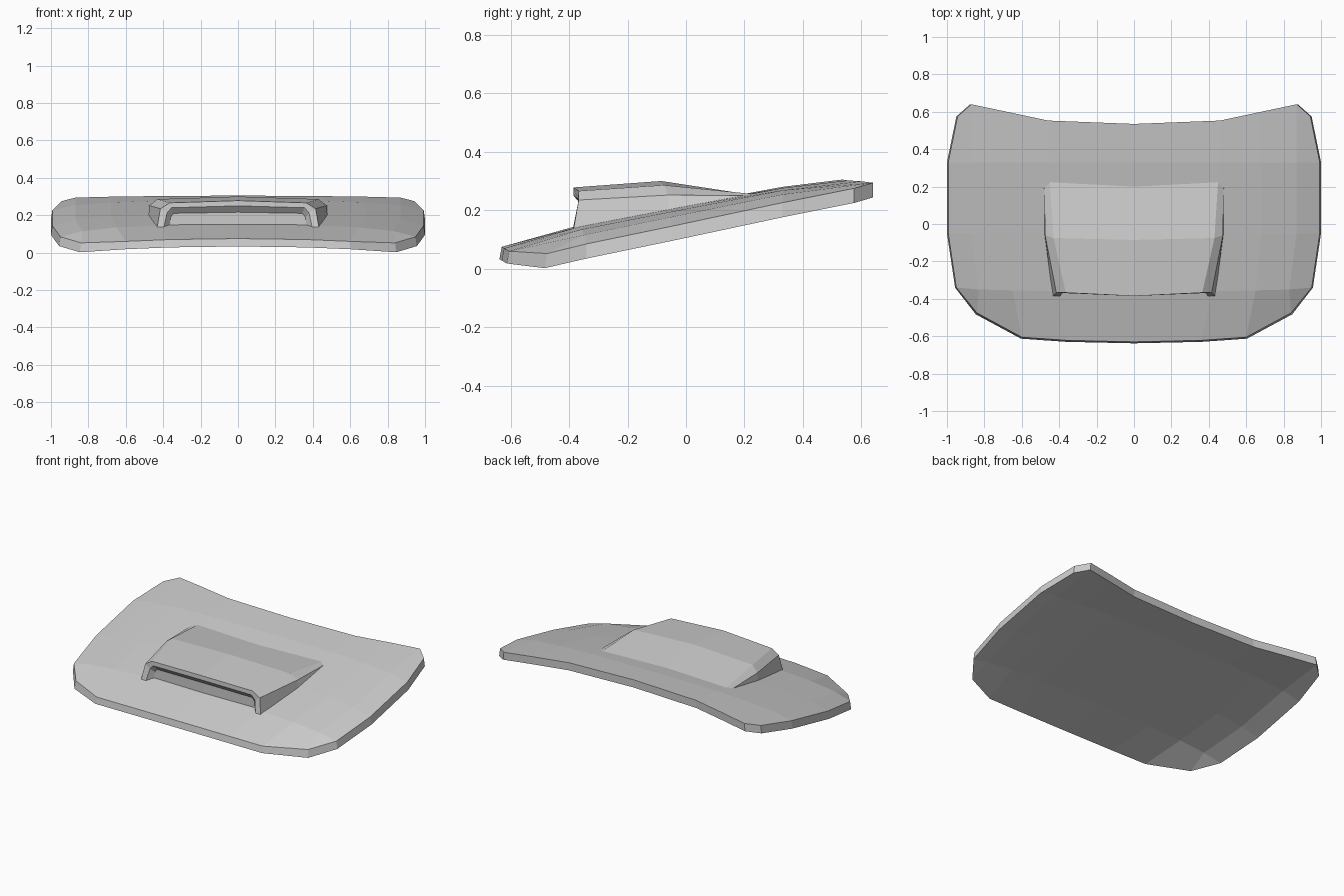
import bpy
import bmesh

default = bpy.data.objects.get("Cube")
if default:
    bpy.data.objects.remove(default, do_unlink=True)

paint = bpy.data.materials.new("primer grey")
paint.use_nodes = True
grey = (0.6, 0.6, 0.6, 1)
paint.diffuse_color = grey
paint.node_tree.nodes["Principled BSDF"].inputs["Base Color"].default_value = grey


def loft_half(bm, rows):
    """Bridge neighbouring rows of points; repeated points collapse to triangles."""
    grid = [[bm.verts.new(point) for point in row] for row in rows]
    for near, far in zip(grid, grid[1:]):
        for i in range(len(near) - 1):
            bm.faces.new((near[i], near[i + 1], far[i + 1], far[i]))
    bmesh.ops.remove_doubles(bm, verts=bm.verts, dist=0.0005)
    bmesh.ops.dissolve_degenerate(bm, edges=bm.edges, dist=0.0005)


def finish(bm, name):
    """Mirror the half across the centre line and make it an object."""
    geometry = bm.verts[:] + bm.edges[:] + bm.faces[:]
    bmesh.ops.mirror(bm, geom=geometry, axis='X', merge_dist=0.0005)
    bmesh.ops.remove_doubles(bm, verts=bm.verts, dist=0.0005)
    bmesh.ops.recalc_face_normals(bm, faces=bm.faces)
    mesh = bpy.data.meshes.new(name)
    bm.to_mesh(mesh)
    bm.free()
    mesh.materials.append(paint)
    part = bpy.data.objects.new(name, mesh)
    bpy.context.collection.objects.link(part)
    return part


# Hood panel: rows run front to back, points run from the centre to the side
hood_rows = [
    [(0, -.63, .075), (.36, -.622, .07), (.6, -.605, .06), (.84, -.475, .052), (.84, -.475, .052)],
    [(0, -.36, .15), (.42, -.36, .145), (.65, -.355, .135), (.83, -.35, .115), (.95, -.34, .085)],
    [(0, -.05, .21), (.45, -.05, .205), (.68, -.05, .195), (.87, -.05, .177), (.993, -.05, .145)],
    [(0, .33, .28), (.45, .33, .276), (.68, .33, .268), (.87, .33, .254), (.993, .33, .226)],
    [(0, .535, .305), (.46, .553, .302), (.68, .6, .299), (.87, .64, .294), (.943, .575, .275)],
]
bm = bmesh.new()
loft_half(bm, hood_rows)

# Thickness: the lower skin flares out slightly and joins along the rim
copy = bmesh.ops.duplicate(bm, geom=bm.verts[:] + bm.edges[:] + bm.faces[:])
mapping = copy["vert_map"]
rim = [e for e in bm.edges
       if e.is_boundary and e.verts[0] in mapping and e in copy["edge_map"]
       and max(abs(v.co.x) for v in e.verts) > 0.01]
upper = {v for row in bm.verts for v in [row]} - {
    v for v in copy["geom"] if isinstance(v, bmesh.types.BMVert)}
rim = [e for e in rim if e.verts[0] in upper]
for v in upper:
    lower = mapping[v]
    lower.co.x *= 1.007
    lower.co.y -= 0.008 if v.co.y < -0.4 else 0
    lower.co.z -= 0.042 if v.co.y < -0.6 else 0.05
for e in rim:
    a, b = e.verts
    bm.faces.new((a, b, mapping[b], mapping[a]))
finish(bm, "hood_panel")

# Scoop: rows run from the buried tail over the crown to the front lip and recess
scoop_rows = [
    [(0, .21, .255), (.45, .235, .255), (.48, .2, .25), (.497, .17, .235)],
    [(0, -.085, .3), (.43, -.075, .286), (.475, -.06, .252), (.478, -.06, .19)],
    [(0, -.385, .278), (.365, -.367, .266), (.415, -.367, .235), (.435, -.387, .12)],
    [(0, -.385, .25), (.355, -.37, .24), (.38, -.368, .212), (.4, -.39, .12)],
    [(0, -.355, .216), (.345, -.345, .21), (.36, -.345, .19), (.37, -.35, .12)],
]
# Back wall of the recess runs down into the panel
scoop_rows.append([(x, y, .12) for x, y, z in scoop_rows[-1]])
bm = bmesh.new()
loft_half(bm, scoop_rows)
finish(bm, "hood_scoop")
